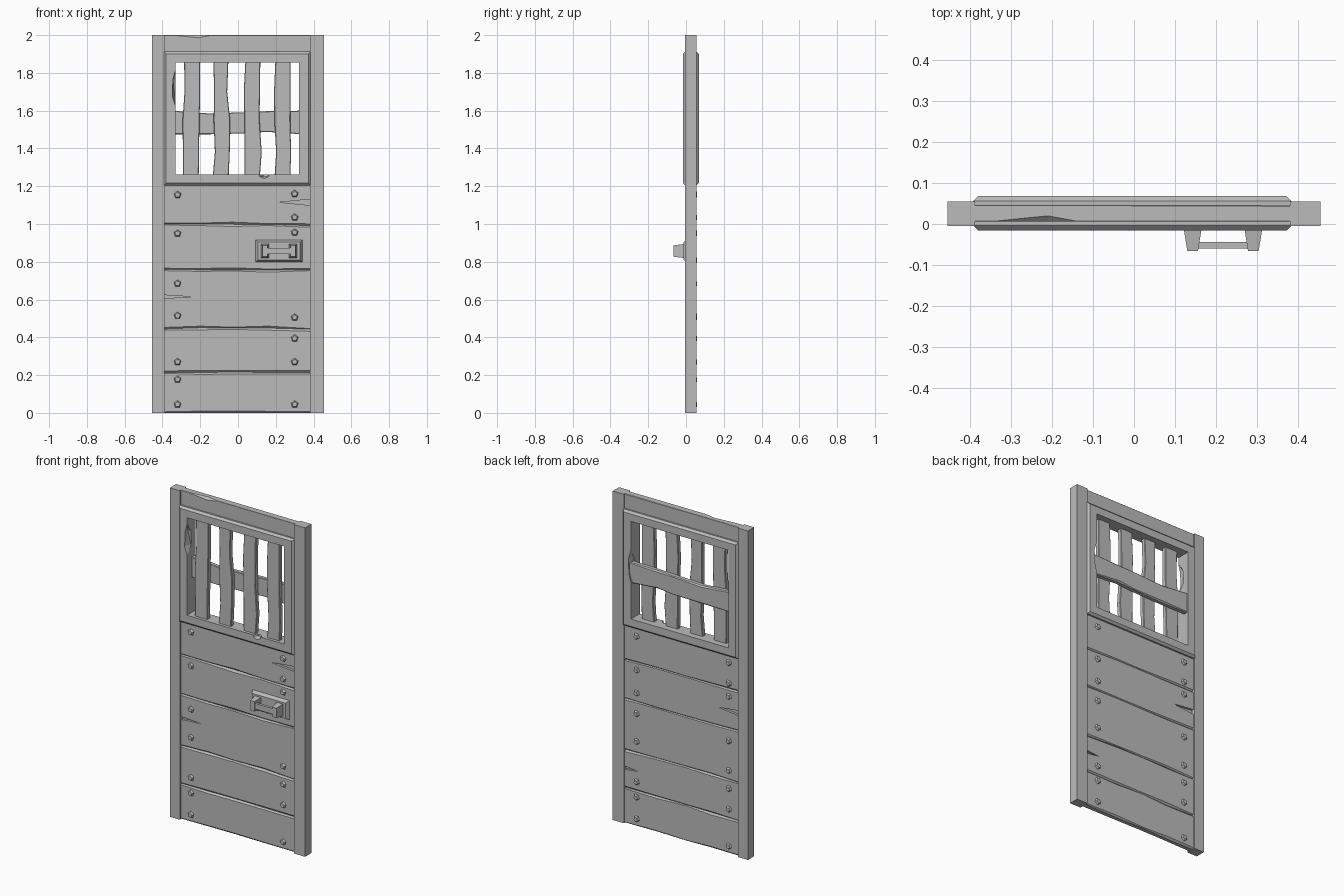
import bpy, bmesh, math, random
from mathutils import Matrix, Vector

random.seed(4)
if "Cube" in bpy.data.objects:
    bpy.data.objects.remove(bpy.data.objects["Cube"])

GREY = (0.5, 0.5, 0.5, 1)
grey = bpy.data.materials.new("plain grey")
grey.use_nodes = True
grey.diffuse_color = GREY
grey.node_tree.nodes["Principled BSDF"].inputs["Base Color"].default_value = GREY


def make(name, bm):
    bmesh.ops.recalc_face_normals(bm, faces=bm.faces)
    mesh = bpy.data.meshes.new(name)
    bm.to_mesh(mesh)
    bm.free()
    mesh.materials.append(grey)
    ob = bpy.data.objects.new(name, mesh)
    bpy.context.collection.objects.link(ob)
    return ob


def skin(name, rings, closed=False):
    """Join equal point rings into a solid, or a closed loop of rings."""
    bm = bmesh.new()
    loops = [[bm.verts.new(p) for p in ring] for ring in rings]
    n = len(loops[0])
    pairs = list(zip(loops, loops[1:]))
    if closed:
        pairs.append((loops[-1], loops[0]))
    else:
        bm.faces.new(loops[0])
        bm.faces.new(loops[-1])
    for a, b in pairs:
        for i in range(n):
            j = (i + 1) % n
            bm.faces.new((a[i], a[j], b[j], b[i]))
    return make(name, bm)


def box(name, x0, x1, y0, y1, z0, z1):
    return skin(name, [[(x0, y0, z), (x1, y0, z), (x1, y1, z), (x0, y1, z)] for z in (z0, z1)])


def board(name, stations, y0, y1, upright=False):
    """Worn board; each station is (position, low edge, high edge, front chamfer, back chamfer)."""
    rings = []
    for t, lo, hi, c, d in stations:
        section = [(lo, y0 + c), (lo + c, y0), (hi - c, y0), (hi, y0 + c),
                   (hi, y1 - d), (hi - d, y1), (lo + d, y1), (lo, y1 - d)]
        rings.append([(s, y, t) if upright else (t, y, s) for s, y in section])
    return skin(name, rings)


def cut(target, cutter):
    cutter.hide_render = True
    mod = target.modifiers.new("cut", "BOOLEAN")
    mod.operation = "DIFFERENCE"
    mod.solver = "EXACT"
    mod.object = cutter
    bpy.context.view_layer.objects.active = target
    bpy.ops.object.modifier_apply(modifier=mod.name)
    bpy.data.objects.remove(cutter)


def wedge(x_tip, x_end, z, half, y0, y1):
    """Triangular splinter cutter."""
    tri = [(x_tip, z), (x_end, z - half), (x_end, z + half)]
    return skin("crack_cutter", [[(x, y, h) for x, h in tri] for y in (y0, y1)])


# Side posts
box("right_post", -0.455, -0.388, -0.005, 0.055, 0, 2)
box("left_post", 0.38, 0.455, -0.005, 0.055, 0, 2)

# Horizontal planks with uneven chamfered edges
FRONT, BACK = 0.006, 0.046
seams = [0, 0.218, 0.446, 0.76, 0.995, 1.225]
xs = [-0.392, -0.2, -0.03, 0.16, 0.385]
wobble = [[0 if s in (0, 1.225) else random.uniform(-0.006, 0.006) for x in xs] for s in seams]
planks = []
for k in range(len(seams) - 1):
    stations = [(x, seams[k] + wobble[k][i], seams[k + 1] + wobble[k + 1][i],
                 random.uniform(0.003, 0.012), random.uniform(0.003, 0.012))
                for i, x in enumerate(xs)]
    planks.append(board(f"plank_{k + 1}", stations, FRONT, BACK))
board("top_plank", [(-0.392, 1.88, 2, 0.001, 0.001), (-0.34, 1.88, 2, 0.001, 0.001),
                    (-0.21, 1.88, 2, 0.014, 0.001), (-0.14, 1.88, 2, 0.001, 0.001),
                    (0.385, 1.88, 2, 0.001, 0.003)], FRONT, BACK)

# Splits in the plank ends
cut(planks[4], wedge(0.22, 0.4, 1.115, 0.018, -0.05, 0.02))
cut(planks[2], wedge(-0.25, -0.41, 0.615, 0.01, -0.05, 0.02))
cut(planks[3], wedge(-0.25, -0.41, 0.87, 0.018, 0.032, 0.1))
cut(planks[1], wedge(0.29, 0.4, 0.335, 0.012, 0.032, 0.1))

# Window frame, chamfered on its outer edges
F0, F1, C = -0.016, 0.068, 0.012
outer, inner = (-0.392, 0.384, 1.205, 1.912), (-0.332, 0.322, 1.262, 1.855)


def corner(rect, i, inset=0):
    x0, x1, z0, z1 = rect
    return ((x0 + inset, x1 - inset)[i in (1, 2)], (z0 + inset, z1 - inset)[i in (2, 3)])


rings = []
for i in range(4):
    steps = [(inner, 0, F0), (outer, C, F0), (outer, 0, F0 + C),
             (outer, 0, F1 - C), (outer, C, F1), (inner, 0, F1)]
    rings.append([(corner(r, i, s)[0], y, corner(r, i, s)[1]) for r, s, y in steps])
frame = skin("window_frame", rings, closed=True)


# Chips in the frame's inner edge
def chip(x, y, z, sx, sy, sz):
    bm = bmesh.new()
    bmesh.ops.create_icosphere(bm, subdivisions=1, radius=1,
                               matrix=Matrix.Translation((x, y, z)) @ Matrix.Diagonal((sx, sy, sz, 1)))
    return make("chip_cutter", bm)


cut(frame, chip(-0.33, F0, 1.72, 0.02, 0.05, 0.1))
cut(frame, chip(0.14, F0, 1.262, 0.03, 0.03, 0.022))
cut(frame, chip(0.322, F1, 1.58, 0.02, 0.04, 0.1))

# Window bars, worn and slightly crooked
for k, (lo, hi) in enumerate([(-0.288, -0.206), (-0.128, -0.047), (0.036, 0.12), (0.196, 0.282)]):
    stations = []
    for z in (1.25, 1.38, 1.55, 1.7, 1.87):
        a, b = random.uniform(-0.006, 0.006), random.uniform(-0.006, 0.006)
        if k == 1 and z == 1.7:
            b -= 0.014
        stations.append((z, lo + a, hi + b, 0.003, 0.003))
    board(f"window_bar_{k + 1}", stations, 0.002, 0.03, upright=True)
board("window_crossbar", [(-0.35, 1.475, 1.6, 0.003, 0.004), (-0.15, 1.475, 1.585, 0.003, 0.008),
                          (0.05, 1.48, 1.592, 0.003, 0.004), (0.15, 1.488, 1.597, 0.003, 0.008),
                          (0.34, 1.475, 1.6, 0.003, 0.004)], 0.03, 0.06)


# Five-sided rivets on both faces
def rivet(x, z, side):
    bm = bmesh.new()
    y = FRONT - 0.004 if side < 0 else BACK + 0.004
    turn = Matrix.Rotation(-side * math.pi / 2, 4, "X")
    bmesh.ops.create_cone(bm, cap_ends=True, segments=5, radius1=0.022, radius2=0.014, depth=0.014,
                          matrix=Matrix.Translation((x, y, z)) @ turn)
    make("front_rivet" if side < 0 else "back_rivet", bm)


near = [0.045, 0.177, 0.27, 0.515, 0.685, 0.95, 1.155]
far = [0.045, 0.27, 0.395, 0.505, 0.955, 1.035, 1.16]
for side, x_near, x_far in ((-1, -0.32, 0.3), (1, 0.3, -0.32)):
    for z in near + ([0.81] if side > 0 else []):
        rivet(x_near, z, side)
    for z in far + ([0.685] if side > 0 else []):
        rivet(x_far, z, side)


# Handle: bevelled plate, two tapered brackets and a grip
def taper(name, x, z, w0, h0, w1, h1, y0, y1):
    skin(name, [[(x - w, y, z - h), (x + w, y, z - h), (x + w, y, z + h), (x - w, y, z + h)]
                for w, h, y in ((w0, h0, y0), (w1, h1, y1))])


HX, HZ = 0.217, 0.857
taper("handle_plate", HX, HZ, 0.127, 0.061, 0.112, 0.047, FRONT + 0.004, -0.014)
for s, label in ((-1, "right"), (1, "left")):
    taper(f"{label}_handle_bracket", HX + s * 0.074, HZ, 0.022, 0.037, 0.013, 0.03, -0.01, -0.066)
box("handle_grip", HX - 0.07, HX + 0.07, -0.06, -0.044, HZ - 0.017, HZ + 0.017)
